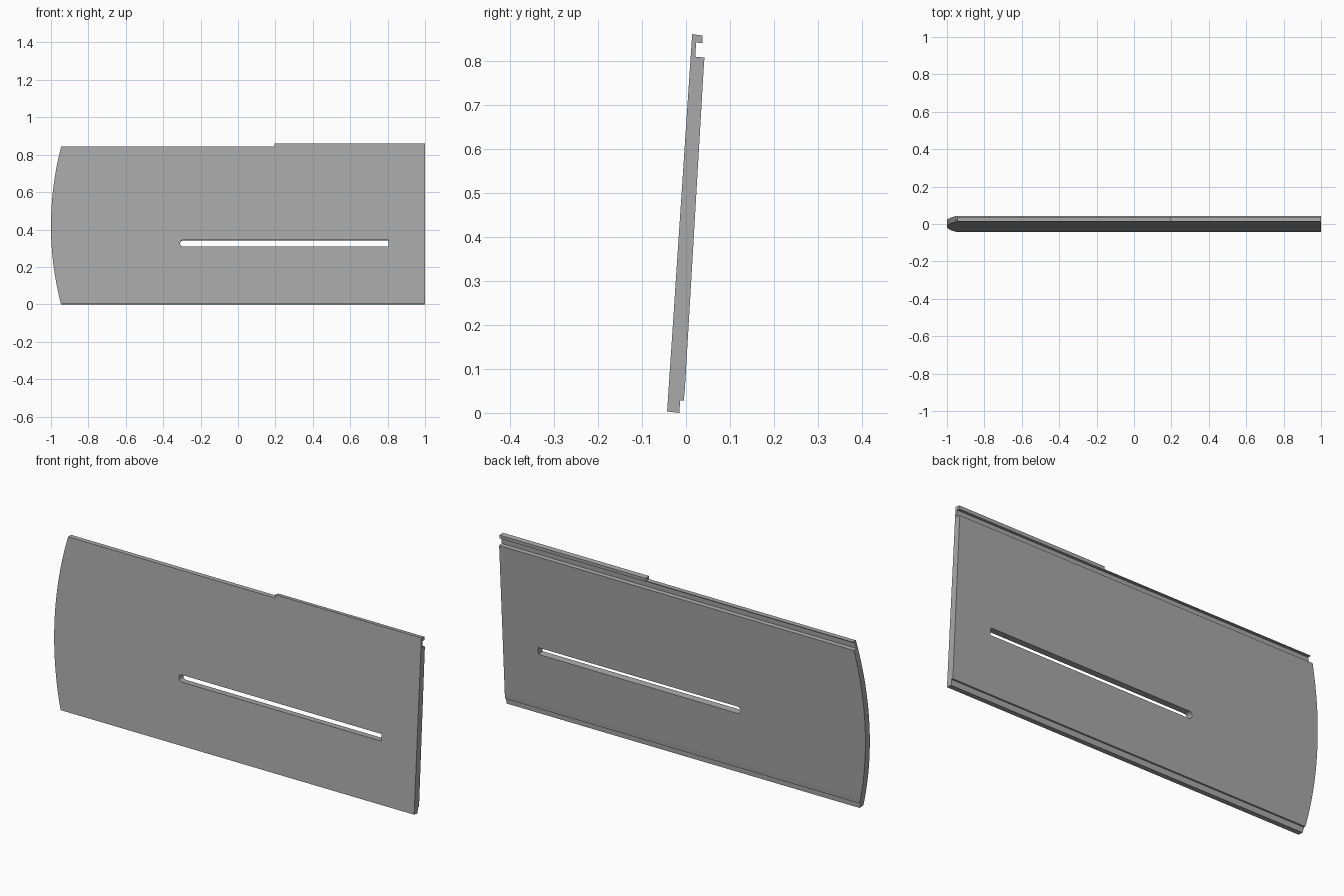
import bpy, bmesh, math

cube = bpy.data.objects.get("Cube")
if cube:
    bpy.data.objects.remove(cube, do_unlink=True)

grey = bpy.data.materials.new("plain grey")
grey.use_nodes = True
colour = (0.4, 0.4, 0.4, 1)
grey.diffuse_color = colour
grey.node_tree.nodes["Principled BSDF"].inputs["Base Color"].default_value = colour


def prism(name, outline, offset):
    """Extrude a closed outline of 3D points along an offset vector."""
    bm = bmesh.new()
    base = bm.faces.new([bm.verts.new(p) for p in outline])
    res = bmesh.ops.extrude_face_region(bm, geom=[base], use_keep_orig=True)
    moved = [v for v in res["geom"] if isinstance(v, bmesh.types.BMVert)]
    bmesh.ops.translate(bm, verts=moved, vec=offset)
    bmesh.ops.recalc_face_normals(bm, faces=bm.faces)
    mesh = bpy.data.meshes.new(name)
    bm.to_mesh(mesh)
    bm.free()
    mesh.materials.append(grey)
    obj = bpy.data.objects.new(name, mesh)
    bpy.context.collection.objects.link(obj)
    return obj


def combine(target, cutter, operation):
    mod = target.modifiers.new(cutter.name, "BOOLEAN")
    mod.operation = operation
    mod.solver = "EXACT"
    mod.object = cutter
    cutter.hide_render = True
    cutter.hide_set(True)


# Leaning panel section with a lower rebate and an upper hooked lip
section = [(-0.043, 0.003), (-0.015, 0), (-0.0135, 0.028), (-0.005, 0.028),
           (-0.0025, 0.055), (0.04, 0.78), (0.042, 0.808), (0.021, 0.81),
           (0.023, 0.842), (0.037, 0.841), (0.038, 0.858), (0.014, 0.861)]
panel = prism("panel", [(-1.1, y, z) for y, z in section], (2.1, 0, 0))

# Face outline: bowed end on one side, raised lip on the other
half, bow, steps = 0.425, 0.055, 20
radius = (half ** 2 + bow ** 2) / (2 * bow)
sweep = math.asin(half / radius)
outline = [(1.2, -0.1), (1.2, 1), (0.195, 1), (0.195, 0.845)]
for i in range(steps + 1):
    a = sweep * (1 - 2 * i / steps)
    outline.append((radius - 1 - radius * math.cos(a),
                    0.42 + radius * math.sin(a)))
outline.append((outline[-1][0], -0.1))
trim = prism("outline_trim", [(x, -0.3, z) for x, z in outline], (0, 0.6, 0))
combine(panel, trim, "INTERSECT")

# Long slot, square at one end and rounded at the other
r, lean = 0.0175, 0.066
slot = [(0.805, -r), (0.805, r)]
for i in range(9):
    a = math.pi * (0.5 + i / 8)
    slot.append((-0.293 + r * math.cos(a), r * math.sin(a)))
cutter = prism("slot_cutter", [(x, -0.2, 0.325 + z + 0.2 * lean) for x, z in slot],
               (0, 0.4, -0.4 * lean))
combine(panel, cutter, "DIFFERENCE")

# Apply the cuts and remove the helpers
bpy.context.view_layer.update()
result = panel.evaluated_get(bpy.context.evaluated_depsgraph_get())
panel.data = bpy.data.meshes.new_from_object(result)
panel.modifiers.clear()
for helper in (trim, cutter):
    bpy.data.objects.remove(helper, do_unlink=True)
